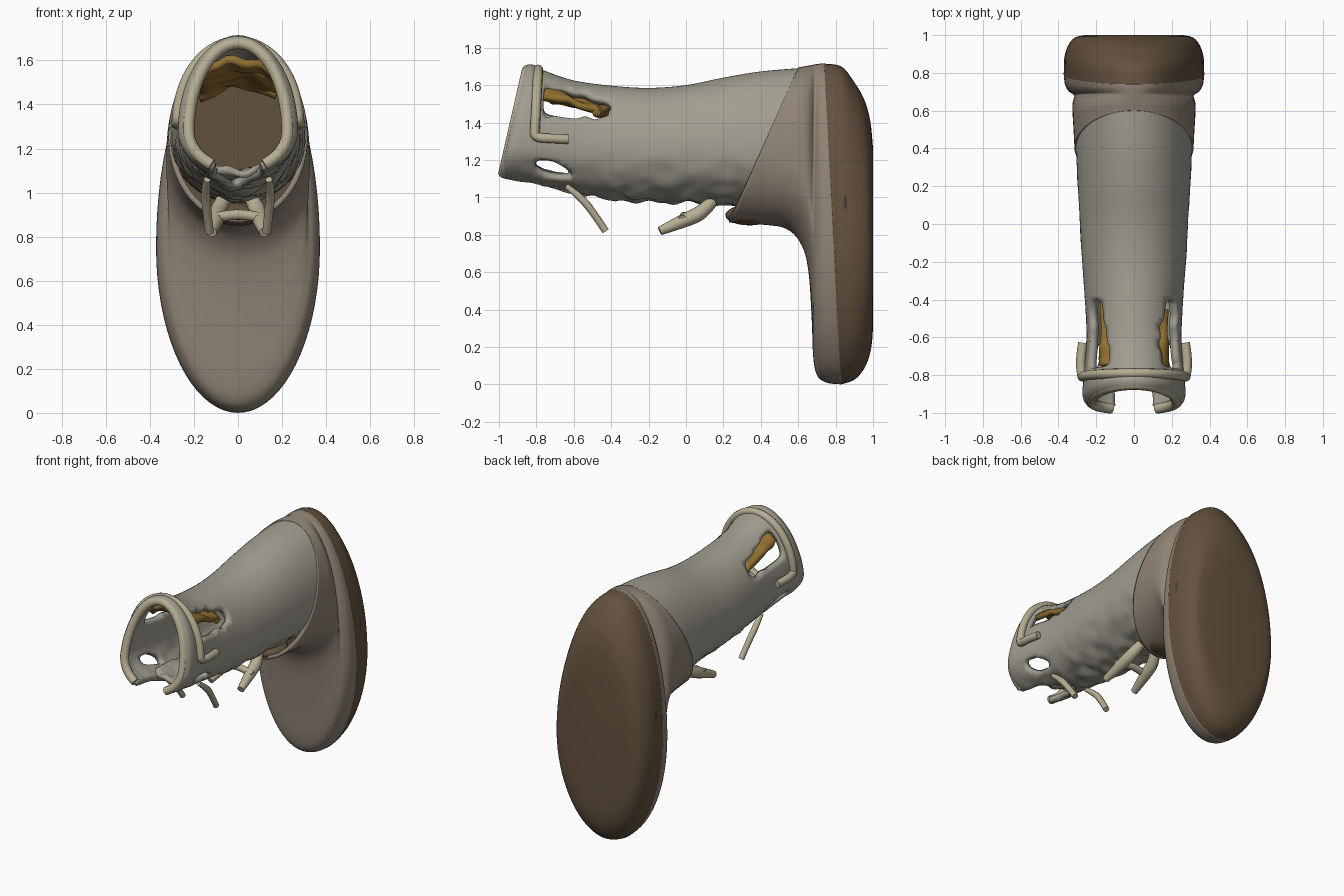
import bpy, bmesh, math
from mathutils import Vector, noise

if "Cube" in bpy.data.objects:
    bpy.data.objects.remove(bpy.data.objects["Cube"])

SEG = 72


def material(name, rgb):
    m = bpy.data.materials.new(name)
    m.diffuse_color = (*rgb, 1)
    m.use_nodes = True
    m.node_tree.nodes["Principled BSDF"].inputs["Base Color"].default_value = m.diffuse_color
    return m


GREY = material("worn_grey", (0.36, 0.34, 0.28))
TAN = material("tan", (0.28, 0.23, 0.18))
BROWN = material("dark_brown", (0.13, 0.085, 0.05))
PALE = material("pale_trim", (0.47, 0.42, 0.29))
GOLD = material("gold_lining", (0.28, 0.16, 0.03))
DARK = material("dark_nick", (0.06, 0.045, 0.035))


def finish(name, bm, mat, thick=0, offset=-1):
    mesh = bpy.data.meshes.new(name)
    bm.to_mesh(mesh)
    bm.free()
    mesh.materials.append(mat)
    ob = bpy.data.objects.new(name, mesh)
    bpy.context.collection.objects.link(ob)
    if thick:
        mod = ob.modifiers.new("thickness", "SOLIDIFY")
        mod.thickness, mod.offset = thick, offset
    bpy.ops.object.select_all(action="DESELECT")
    ob.select_set(True)
    bpy.context.view_layer.objects.active = ob
    bpy.ops.object.shade_smooth_by_angle(angle=math.radians(50))
    return ob


def resample(rows, n):
    # Catmull-Rom through the section parameters
    out = []
    for i in range(len(rows) - 1):
        a, b, c, d = (rows[min(max(i + k, 0), len(rows) - 1)] for k in (-1, 0, 1, 2))
        for s in range(n):
            t = s / n
            out.append([0.5 * (2*q + (r - p)*t + (2*p - 5*q + 4*r - s_)*t*t
                               + (3*q - p - 3*r + s_)*t**3)
                        for p, q, r, s_ in zip(a, b, c, d)])
    return out + [list(rows[-1])]


def loft(name, rows, mat, steps, thick=0, cap=False, hole=None, rough=0):
    # row = y at top, y at bottom, z low, z high, half width, z of the widest point
    bm = bmesh.new()
    rings = []
    for yt, yb, zl, zh, hw, zc in resample(rows, steps):
        ring = []
        for j in range(SEG):
            a = 2 * math.pi * j / SEG
            s = math.sin(a)
            z = zc + s * ((zh - zc) if s > 0 else (zc - zl))
            v = Vector((hw * math.cos(a), yb + (yt - yb) * (z - zl) / (zh - zl), z))
            if rough and z < 1.28 and -0.9 < v.y < 0.4:
                v.z += rough * noise.noise(v * 13) * (1.28 - z) / 0.3
                v.x *= 1 + rough * 3 * noise.noise(v * 11 + Vector((5, 5, 5))) * (1.28 - z) / 0.3
            ring.append(bm.verts.new(v))
        rings.append(ring)
    for r0, r1 in zip(rings, rings[1:]):
        for j in range(SEG):
            k = (j + 1) % SEG
            quad = (r0[j], r1[j], r1[k], r0[k])
            if hole and hole(sum((v.co for v in quad), Vector()) / 4):
                continue
            bm.faces.new(quad)
    if cap:
        bm.faces.new(list(reversed(rings[-1])))
    if hole:
        # round off the stepped hole borders
        bmesh.ops.delete(bm, geom=[v for v in bm.verts if not v.link_faces], context="VERTS")
        for _ in range(4):
            new = {}
            for v in bm.verts:
                near = [e.other_vert(v).co for e in v.link_edges if e.is_boundary]
                if len(near) == 2:
                    new[v] = v.co * 0.5 + (near[0] + near[1]) * 0.25
            for v, co in new.items():
                v.co = co
    return finish(name, bm, mat, thick)


def worn_hole(c):
    x, y, z = abs(c.x), c.y, c.z
    wob = 0.02 * noise.noise(c * 14)
    upper = -0.76 < y < -0.40 and 1.42 + wob < z < 1.515 - (y + 0.4) * 0.27 + wob
    lower = ((y + 0.71 + wob) / 0.1) ** 2 + ((z - 1.145 + (y + 0.71) * 0.3) / 0.045) ** 2 < 1
    slit = z < 1.2 and x < min(0.12, 0.5 * (-0.58 - y))
    return upper or lower or slit


# hollow shaft with worn-through sides and a slit under the opening
shaft = [(-0.86, -1.00, 1.09, 1.705, 0.250, 1.28),
         (-0.82, -0.95, 1.075, 1.71, 0.272, 1.28),
         (-0.75, -0.80, 1.05, 1.675, 0.265, 1.28),
         (-0.60, -0.60, 1.02, 1.625, 0.252, 1.27),
         (-0.40, -0.40, 0.99, 1.597, 0.260, 1.26),
         (-0.20, -0.20, 0.98, 1.585, 0.275, 1.25),
         (0.00, 0.00, 0.97, 1.600, 0.286, 1.25),
         (0.20, 0.20, 0.965, 1.640, 0.298, 1.25),
         (0.40, 0.40, 0.955, 1.673, 0.307, 1.25),
         (0.62, 0.62, 0.95, 1.692, 0.312, 1.25)]
loft("shaft", shaft, GREY, 9, thick=0.04, hole=worn_hole, rough=0.022)

# foot turning down from the shaft to the toe
seam = (0.74, 0.83, 0.00, 1.715, 0.372, 0.75)
foot = [(0.60, 0.23, 0.865, 1.694, 0.315, 1.25),
        (0.62, 0.40, 0.855, 1.698, 0.320, 1.22),
        (0.64, 0.54, 0.83, 1.702, 0.325, 1.18),
        (0.66, 0.62, 0.74, 1.705, 0.325, 1.10),
        (0.675, 0.655, 0.60, 1.708, 0.320, 1.00),
        (0.685, 0.672, 0.35, 1.710, 0.315, 0.88),
        (0.695, 0.68, 0.15, 1.712, 0.322, 0.82),
        (0.705, 0.70, 0.05, 1.713, 0.345, 0.78),
        (0.72, 0.75, 0.01, 1.715, 0.365, 0.76), seam]
loft("foot", foot, TAN, 5, thick=0.025)

# rounded sole closing the back
sole = [seam, (0.83, 0.90, 0.025, 1.70, 0.370, 0.75),
        (0.89, 0.95, 0.08, 1.63, 0.358, 0.75),
        (0.95, 0.98, 0.15, 1.53, 0.335, 0.75),
        (0.985, 0.995, 0.23, 1.41, 0.305, 0.75),
        (1.00, 1.00, 0.32, 1.26, 0.260, 0.75)]
loft("sole", sole, BROWN, 4, cap=True)
# insole seen through the opening
loft("insole", [(0.74, 0.82, 0.04, 1.68, 0.345, 0.75),
                (0.75, 0.83, 0.04, 1.68, 0.345, 0.75)], BROWN, 1, cap=True)
# torn patch where the shaft meets the instep
bm = bmesh.new()
bmesh.ops.create_uvsphere(bm, u_segments=24, v_segments=12, radius=1)
for v in bm.verts:
    v.co = Vector((v.co.x * 0.13, 0.34 + v.co.y * 0.13, 0.905 + v.co.z * 0.055))
finish("instep_patch", bm, BROWN)


def sheet(name, y0, y1, width, height, mat, thick):
    bm = bmesh.new()
    n, m = 20, 14
    g = []
    for i in range(n + 1):
        y = y0 + (y1 - y0) * i / n
        row = []
        for j in range(m + 1):
            x = width * (2 * j / m - 1)
            p = Vector((x, y, height(x, y)))
            p.z += 0.025 * noise.noise(p * 12)
            p.y += 0.06 * noise.noise(p * 9)
            row.append(bm.verts.new(p))
        g.append(row)
    for i in range(n):
        for j in range(m):
            bm.faces.new((g[i][j], g[i][j+1], g[i+1][j+1], g[i+1][j]))
    return finish(name, bm, mat, thick, 0)


# sagging lining under the top, and the tongue over the slit
sheet("lining", -0.77, -0.42, 0.175, lambda x, y: 1.60 - 0.32*(y + 0.77) - 1.8*x*x, GOLD, 0.035)
sheet("tongue", -0.76, 0.05, 0.13, lambda x, y: 1.09 - 0.05*(y + 0.76) + 1.5*x*x, GREY, 0.03)


def tube(name, pts, depth, mat, radii=None):
    cu = bpy.data.curves.new(name, "CURVE")
    cu.dimensions = "3D"
    cu.bevel_depth, cu.bevel_resolution, cu.resolution_u = depth, 3, 6
    cu.use_fill_caps = True
    sp = cu.splines.new("NURBS")
    sp.points.add(len(pts) - 1)
    for i, p in enumerate(pts):
        sp.points[i].co = (*p, 1)
        sp.points[i].radius = radii[i] if radii else 1
    sp.use_endpoint_u = True
    sp.order_u = 3
    cu.materials.append(mat)
    ob = bpy.data.objects.new(name, cu)
    bpy.context.collection.objects.link(ob)
    return ob


# pale arched band round the opening, with a short tail on each side
arch = []
for i in range(25):
    a = math.pi * i / 24
    arch.append((0.274 * math.cos(a), -0.79 - 0.02 * (1 - math.sin(a)), 1.32 + 0.365 * math.sin(a)))
tails = [[(s*0.27, -0.63, 1.31), (s*0.285, -0.72, 1.315)] for s in (1, -1)]
tube("rim_band", tails[0] + arch + tails[1][::-1], 0.026, PALE)

# raised lip along the front edge of the opening
lip = []
for i in range(33):
    a = math.radians(-58 + 296 * i / 32)
    s = math.sin(a)
    z = 1.28 + s * (0.40 if s > 0 else 0.18)
    lip.append((0.226 * math.cos(a), -0.985 + 0.14 * (z - 1.09) / 0.615, z))
tube("opening_lip", lip, 0.028, PALE)

# hanging lace ends
for s, side in ((1, "right"), (-1, "left")):
    tube("front_lace_" + side, [(s*0.14, -0.64, 1.06), (s*0.15, -0.56, 1.0), (s*0.14, -0.49, 0.91),
         (s*0.13, -0.43, 0.82)], 0.022, PALE, [0.7, 1, 0.9, 0.9])
    tube("rear_lace_" + side, [(s*0.06, 0.14, 0.98), (s*0.09, 0.09, 0.92), (s*0.10, 0.0, 0.88),
         (s*0.12, -0.14, 0.82)], 0.036, PALE, [0.9, 1.1, 1.1, 0.65])
    # dark nick on the welt
    bm = bmesh.new()
    bmesh.ops.create_uvsphere(bm, u_segments=16, v_segments=10, radius=1)
    for v in bm.verts:
        v.co = Vector((s*0.348 + v.co.x*0.016, 0.85 + v.co.y*0.022, 0.92 + v.co.z*0.11))
    finish("welt_nick_" + side, bm, DARK)
tube("lace_knot", [(-0.13, -0.02, 0.88), (-0.05, -0.01, 0.90), (0.05, -0.01, 0.90),
                   (0.13, -0.02, 0.88)], 0.024, PALE)
